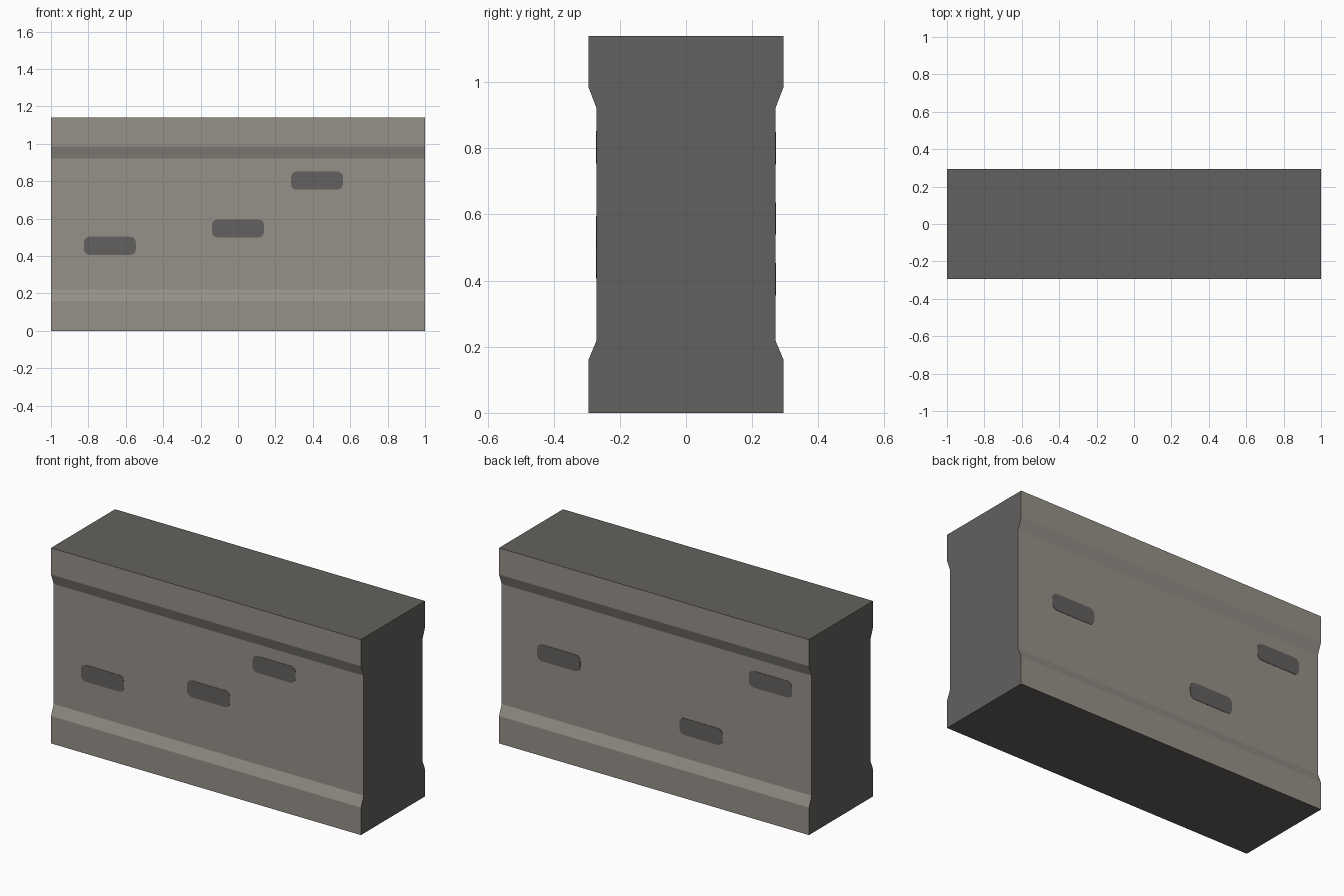
import bpy, bmesh, math
from mathutils import Vector

if "Cube" in bpy.data.objects:
    bpy.data.objects.remove(bpy.data.objects["Cube"])


def material(name, rgb):
    m = bpy.data.materials.new(name)
    lin = [((c / 255 + 0.055) / 1.055) ** 2.4 for c in rgb]
    m.diffuse_color = (*lin, 1)
    m.use_nodes = True
    m.node_tree.nodes["Principled BSDF"].inputs["Base Color"].default_value = m.diffuse_color
    return m


STONE = material("warm grey concrete", (150, 145, 137))
DARK = material("dark grey concrete", (99, 97, 94))


def finish(bm, name, mats):
    bmesh.ops.recalc_face_normals(bm, faces=bm.faces)
    mesh = bpy.data.meshes.new(name)
    for m in mats:
        mesh.materials.append(m)
    if len(mats) > 1:
        # long sides are light, the top, bottom and ends are dark
        for f in bm.faces:
            f.material_index = 0 if abs(f.normal.y) > 0.5 else 1
    bm.to_mesh(mesh)
    bm.free()
    ob = bpy.data.objects.new(name, mesh)
    bpy.context.collection.objects.link(ob)
    return ob


def extrude(points, vec):
    bm = bmesh.new()
    face = bm.faces.new([bm.verts.new(p) for p in points])
    ret = bmesh.ops.extrude_face_region(bm, geom=[face])
    verts = [v for v in ret["geom"] if isinstance(v, bmesh.types.BMVert)]
    bmesh.ops.translate(bm, verts=verts, vec=vec)
    return bm


# barrier block: mirrored side profile swept along x
half = [(0.295, 0), (0.295, 0.16), (0.27, 0.22),
        (0.27, 0.92), (0.295, 0.985), (0.295, 1.14)]
profile = half + [(-y, z) for y, z in reversed(half)]
finish(extrude([(-1, y, z) for y, z in profile], Vector((2, 0, 0))),
       "wall_block", [STONE, DARK])


# slot marks: thin rounded plates on the recessed panels
def slot(name, cx, cz, side, w=0.278, h=0.097, r=0.03):
    pts = []
    corners = [(1, 1, 0), (-1, 1, 90), (-1, -1, 180), (1, -1, 270)]
    for sx, sz, start in corners:
        for k in range(4):
            a = math.radians(start + 30 * k)
            pts.append((cx + sx * (w / 2 - r) + r * math.cos(a),
                        side * 0.268,
                        cz + sz * (h / 2 - r) + r * math.sin(a)))
    finish(extrude(pts, Vector((0, side * 0.004, 0))), name, [DARK])


front = [(-0.685, 0.455), (0.0, 0.547), (0.422, 0.803)]
back = [(0.632, 0.588), (-0.287, 0.404), (-0.735, 0.80)]
for side, label, places in ((-1, "front", front), (1, "back", back)):
    for i, (x, z) in enumerate(places):
        slot(f"{label}_slot_{i + 1}", x, z, side)
